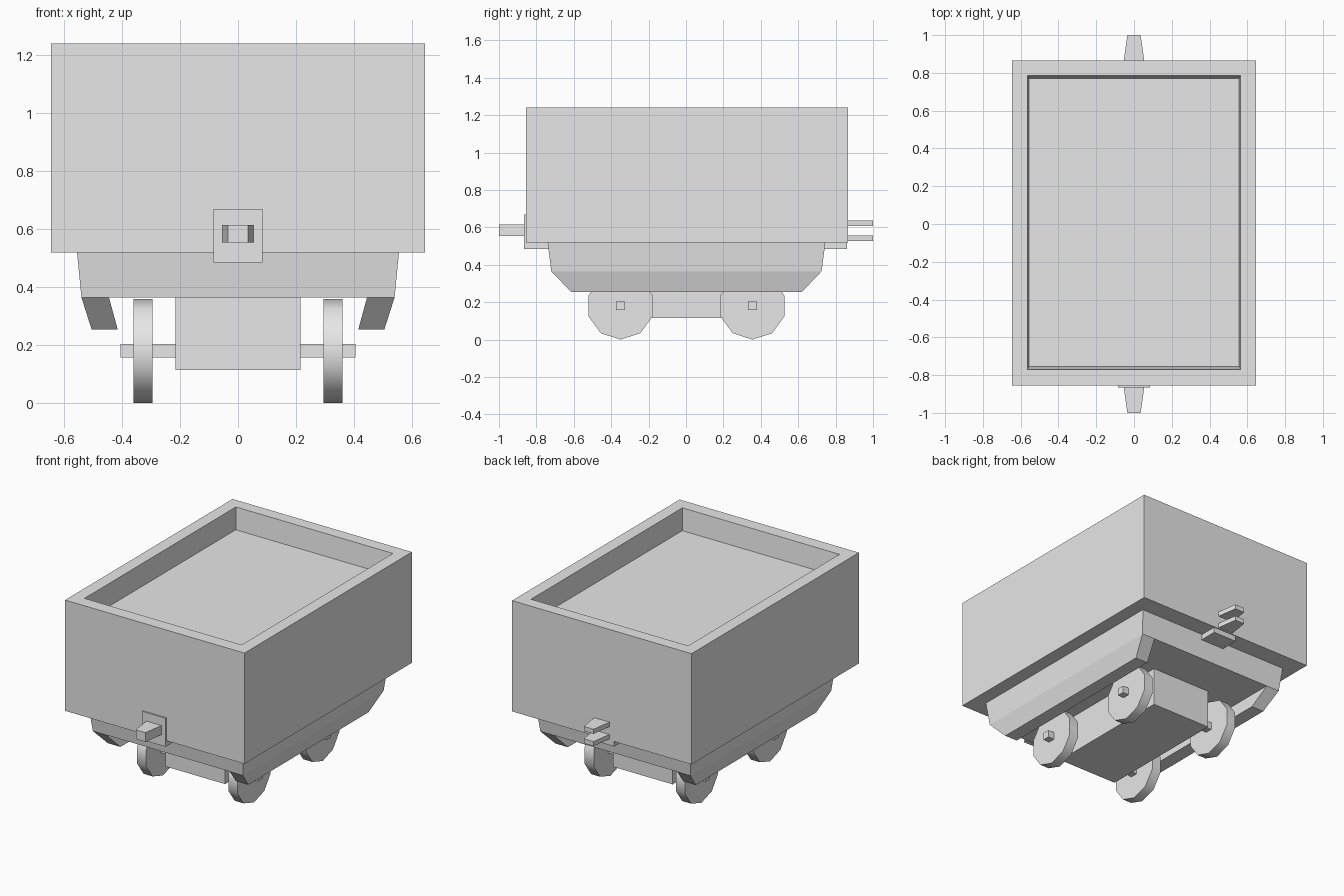
import bpy, bmesh, math

cube = bpy.data.objects.get("Cube")
if cube:
    bpy.data.objects.remove(cube, do_unlink=True)

grey = bpy.data.materials.new("plain_grey")
grey.use_nodes = True
grey.diffuse_color = (0.8, 0.8, 0.8, 1)
grey.node_tree.nodes["Principled BSDF"].inputs["Base Color"].default_value = (0.8, 0.8, 0.8, 1)


def finish(name, bm):
    bmesh.ops.recalc_face_normals(bm, faces=bm.faces)
    mesh = bpy.data.meshes.new(name)
    bm.to_mesh(mesh)
    bm.free()
    mesh.materials.append(grey)
    obj = bpy.data.objects.new(name, mesh)
    bpy.context.collection.objects.link(obj)
    return obj


def loft(name, rings, along_y=False):
    """Capped solid through rectangles (x0, x1, v0, v1, level), stacked along z or y."""
    bm = bmesh.new()
    loops = []
    for x0, x1, v0, v1, level in rings:
        corners = [(x0, v0), (x1, v0), (x1, v1), (x0, v1)]
        loops.append([bm.verts.new((x, level, v) if along_y else (x, v, level))
                      for x, v in corners])
    for a, b in zip(loops, loops[1:]):
        for i in range(4):
            j = (i + 1) % 4
            bm.faces.new((a[i], a[j], b[j], b[i]))
    bm.faces.new(loops[0])
    bm.faces.new(loops[-1])
    return finish(name, bm)


def block(name, x0, x1, y0, y1, z0, z1):
    return loft(name, [(x0, x1, y0, y1, z0), (x0, x1, y0, y1, z1)])


# Open wagon box with a shallow recessed load floor
loft("wagon_box", [
    (-0.645, 0.645, -0.855, 0.865, 0.52),
    (-0.645, 0.645, -0.855, 0.865, 1.24),
    (-0.565, 0.565, -0.77, 0.785, 1.24),
    (-0.555, 0.555, -0.755, 0.77, 1.10),
])

# Tapered underbody and central chassis
loft("underbody", [
    (-0.54, 0.54, -0.72, 0.725, 0.365),
    (-0.555, 0.555, -0.74, 0.745, 0.52),
])
block("chassis", -0.215, 0.215, -0.44, 0.445, 0.115, 0.365)

# Slanted skirts along both sides
for side, s in (("left", 1), ("right", -1)):
    loft(side + "_skirt", [
        (s * 0.415, s * 0.505, -0.615, 0.62, 0.255),
        (s * 0.445, s * 0.54, -0.72, 0.725, 0.365),
    ])

# Square axles and ten-sided wheels
for end, y in (("front", -0.35), ("rear", 0.355)):
    block(end + "_axle", -0.405, 0.405, y - 0.024, y + 0.024, 0.157, 0.204)
    for side, s in (("left", 1), ("right", -1)):
        bm = bmesh.new()
        rims = []
        for x in (0.295, 0.36):
            angles = [math.radians(90 + 36 * i) for i in range(10)]
            rims.append([bm.verts.new((s * x, y + 0.18 * math.cos(a), 0.18 + 0.18 * math.sin(a)))
                         for a in angles])
            bm.faces.new(rims[-1])
        for i in range(10):
            j = (i + 1) % 10
            bm.faces.new((rims[0][i], rims[0][j], rims[1][j], rims[1][i]))
        wheel = finish(f"{end}_{side}_wheel", bm)
        bpy.ops.object.select_all(action="DESELECT")
        wheel.select_set(True)
        bpy.context.view_layer.objects.active = wheel
        bpy.ops.object.shade_smooth_by_angle(angle=math.radians(40))

# Coupling beam, visible as a plate in front and a lug behind
block("coupling_beam", -0.085, 0.085, -0.865, 0.86, 0.485, 0.67)


# Tapered front tongue and the two rear prongs
def coupler(name, y0, y1, z0, z1):
    loft(name, [(-0.055, 0.055, z0, z1, y0), (-0.035, 0.035, z0, z1, y1)], along_y=True)


coupler("front_coupling_tongue", -0.86, -1.0, 0.555, 0.615)
coupler("rear_upper_prong", 0.86, 1.0, 0.607, 0.637)
coupler("rear_lower_prong", 0.86, 1.0, 0.527, 0.557)
